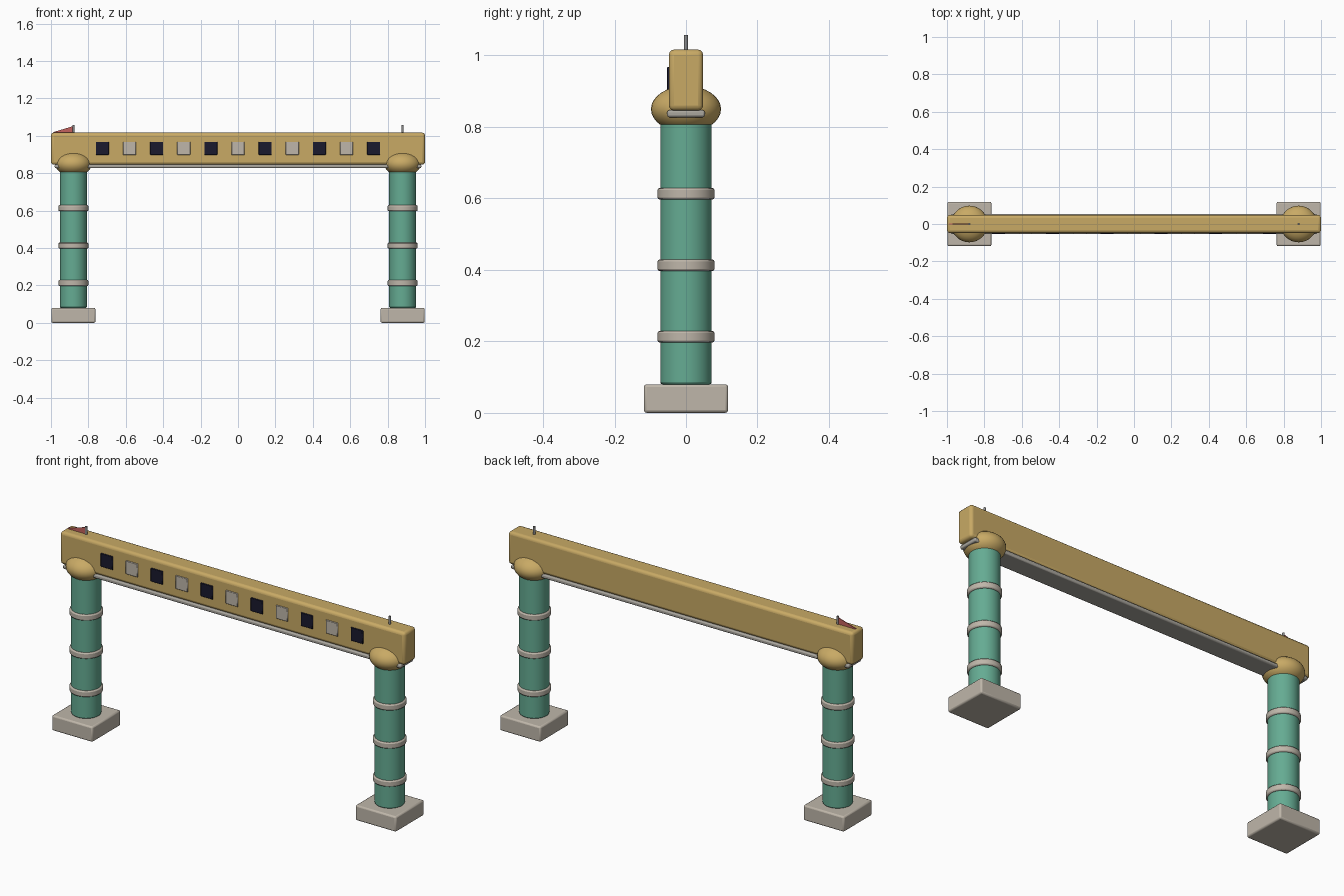
import bpy, bmesh, math
from mathutils import Matrix

cube = bpy.data.objects.get("Cube")
if cube:
    bpy.data.objects.remove(cube, do_unlink=True)


def material(name, r, g, b):
    m = bpy.data.materials.new(name)
    m.use_nodes = True
    m.diffuse_color = (r, g, b, 1)
    for n in m.node_tree.nodes:
        if n.type == 'BSDF_PRINCIPLED':
            n.inputs["Base Color"].default_value = (r, g, b, 1)
    return m


GOLD = material("gold", 0.58, 0.40, 0.13)
JADE = material("jade green", 0.13, 0.41, 0.29)
STONE = material("pale stone", 0.52, 0.47, 0.40)
TRIM = material("trim grey", 0.40, 0.38, 0.34)
NAVY = material("dark navy", 0.010, 0.010, 0.027)
RED = material("pennant red", 0.55, 0.12, 0.11)
METAL = material("pole grey", 0.25, 0.25, 0.25)


def finish(name, bm, mat, bevel=0, segments=2):
    bmesh.ops.recalc_face_normals(bm, faces=bm.faces)
    mesh = bpy.data.meshes.new(name)
    bm.to_mesh(mesh)
    bm.free()
    mesh.materials.append(mat)
    obj = bpy.data.objects.new(name, mesh)
    bpy.context.collection.objects.link(obj)
    if bevel:
        mod = obj.modifiers.new("Bevel", 'BEVEL')
        mod.width, mod.segments = bevel, segments
        mod.limit_method = 'ANGLE'
    bpy.ops.object.select_all(action='DESELECT')
    obj.select_set(True)
    bpy.context.view_layer.objects.active = obj
    bpy.ops.object.shade_smooth_by_angle(angle=math.radians(35))
    return obj


def box(name, center, size, mat, bevel=0, segments=2):
    bm = bmesh.new()
    m = Matrix.Translation(center) @ Matrix.Diagonal((*size, 1))
    bmesh.ops.create_cube(bm, size=1, matrix=m)
    return finish(name, bm, mat, bevel, segments)


def cylinder(name, x, z0, z1, radius, mat, bevel=0, sides=32):
    bm = bmesh.new()
    bmesh.ops.create_cone(bm, cap_ends=True, segments=sides, radius1=radius, radius2=radius,
                          depth=z1 - z0, matrix=Matrix.Translation((x, 0, (z0 + z1) / 2)))
    return finish(name, bm, mat, bevel)


# Crossbeam and the trim strip under it
box("crossbeam", (0, 0, 0.931), (2, 0.096, 0.171), GOLD, 0.015, 3)
box("beam_trim", (0, 0, 0.837), (1.96, 0.106, 0.02), TRIM, 0.006)

# The two posts with plinth, rings, capital and pole
for side, x in (("right", -0.88), ("left", 0.88)):
    box(side + "_plinth", (x, 0, 0.04), (0.236, 0.236, 0.08), STONE, 0.008)
    cylinder(side + "_column", x, 0.08, 0.84, 0.072, JADE, 0.006)
    for i in range(3):
        z = 0.213 + 0.2 * i
        cylinder(f"{side}_ring_{i + 1}", x, z - 0.016, z + 0.016, 0.08, STONE, 0.006)
    bm = bmesh.new()
    bmesh.ops.create_uvsphere(bm, u_segments=32, v_segments=16, radius=1,
                              matrix=Matrix.Translation((x, 0, 0.85))
                              @ Matrix.Diagonal((0.098, 0.098, 0.065, 1)))
    finish(side + "_capital", bm, GOLD)
    cylinder(side + "_pole", x, 0.98, 1.057, 0.006, METAL, 0, 12)

# Row of alternating tiles on the front
for i in range(11):
    mat = STONE if i % 2 else NAVY
    box(f"tile_{i + 1}", (0.145 * (i - 5), -0.049, 0.933), (0.07, 0.009, 0.07), mat, 0.002, 1)

# Pennant on the right pole
bm = bmesh.new()
rim = [[bm.verts.new((x, y, z)) for x, z in ((-0.88, 1.052), (-0.99, 1.019), (-0.88, 0.995))]
       for y in (-0.002, 0.002)]
bm.faces.new(rim[0])
bm.faces.new(rim[1][::-1])
for i in range(3):
    j = (i + 1) % 3
    bm.faces.new((rim[0][i], rim[1][i], rim[1][j], rim[0][j]))
finish("pennant", bm, RED)
